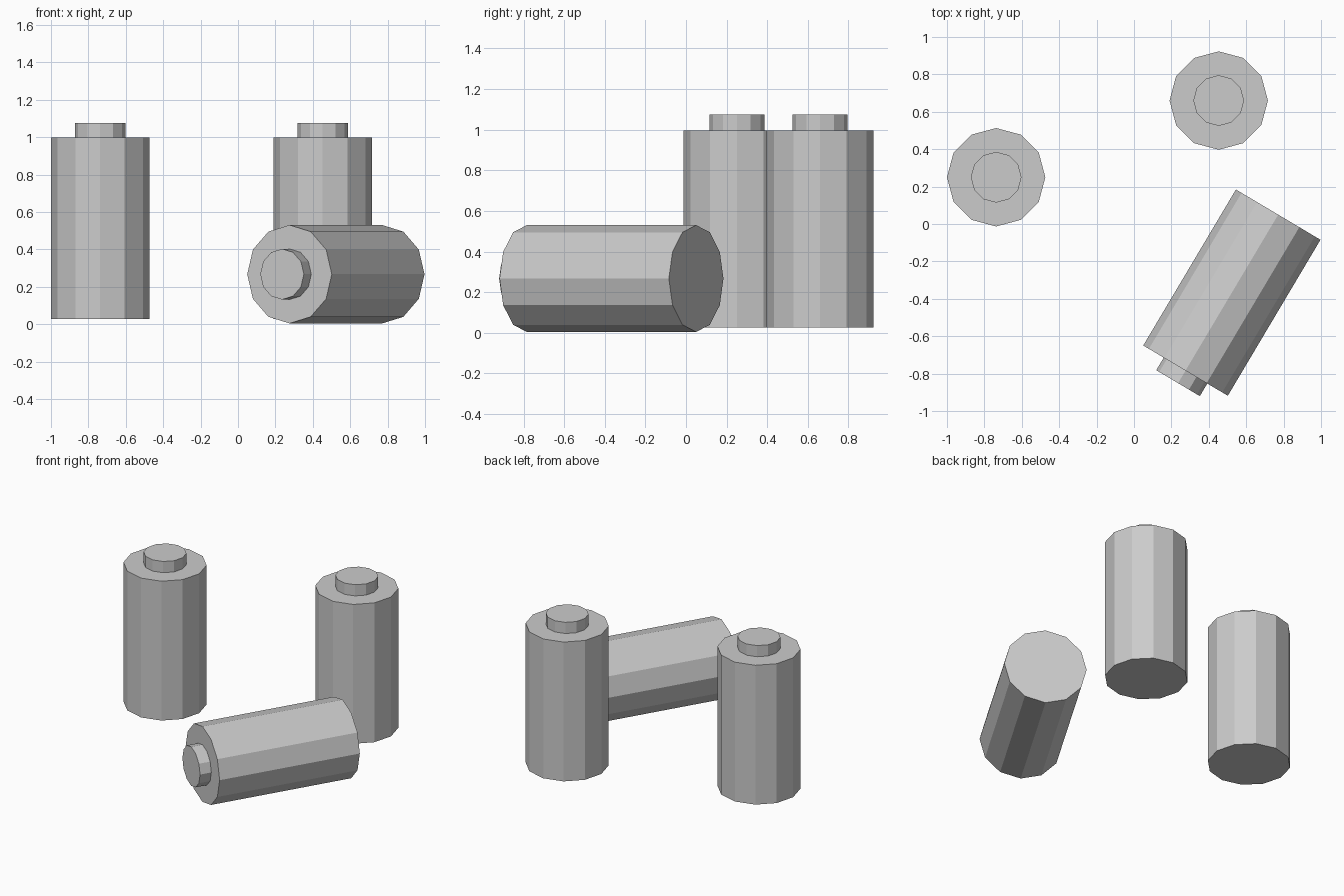
import bpy, bmesh, math
from mathutils import Matrix, Vector

if "Cube" in bpy.data.objects:
    bpy.data.objects.remove(bpy.data.objects["Cube"])

SIDES, RADIUS, LENGTH = 12, 0.263, 0.97
CAP_RADIUS, CAP_HEIGHT = 0.131, 0.078


def battery(name, base, axis=(0, 0, 1)):
    """Twelve-sided cell with a raised terminal, base centre at `base`."""
    bm = bmesh.new()
    bmesh.ops.create_cone(bm, cap_ends=True, segments=SIDES,
                          radius1=RADIUS, radius2=RADIUS, depth=LENGTH,
                          matrix=Matrix.Translation((0, 0, LENGTH / 2)))
    # Inset the top face and raise it into the terminal
    bm.normal_update()
    top = max(bm.faces, key=lambda f: f.calc_center_median().z)
    inset = (RADIUS - CAP_RADIUS) * math.cos(math.pi / SIDES)
    bmesh.ops.inset_region(bm, faces=[top], thickness=inset)
    ext = bmesh.ops.extrude_discrete_faces(bm, faces=[top])
    bmesh.ops.translate(bm, verts=ext["faces"][0].verts[:], vec=(0, 0, CAP_HEIGHT))
    bmesh.ops.recalc_face_normals(bm, faces=bm.faces[:])
    mesh = bpy.data.meshes.new(name)
    bm.to_mesh(mesh)
    bm.free()
    obj = bpy.data.objects.new(name, mesh)
    bpy.context.collection.objects.link(obj)
    # Point the terminal along the axis
    d = Vector(axis)
    tilt = math.atan2(math.hypot(d.x, d.y), d.z)
    obj.rotation_euler = (0, tilt, math.atan2(d.y, d.x) if tilt else 0)
    obj.location = base
    return obj


# Two upright cells and one lying on its side
battery("standing_battery_left", (-0.737, 0.25, 0.027))
battery("standing_battery_right", (0.453, 0.66, 0.027))
battery("lying_battery", (0.771, 0.05, 0.267), (-0.495, -0.833, 0))
